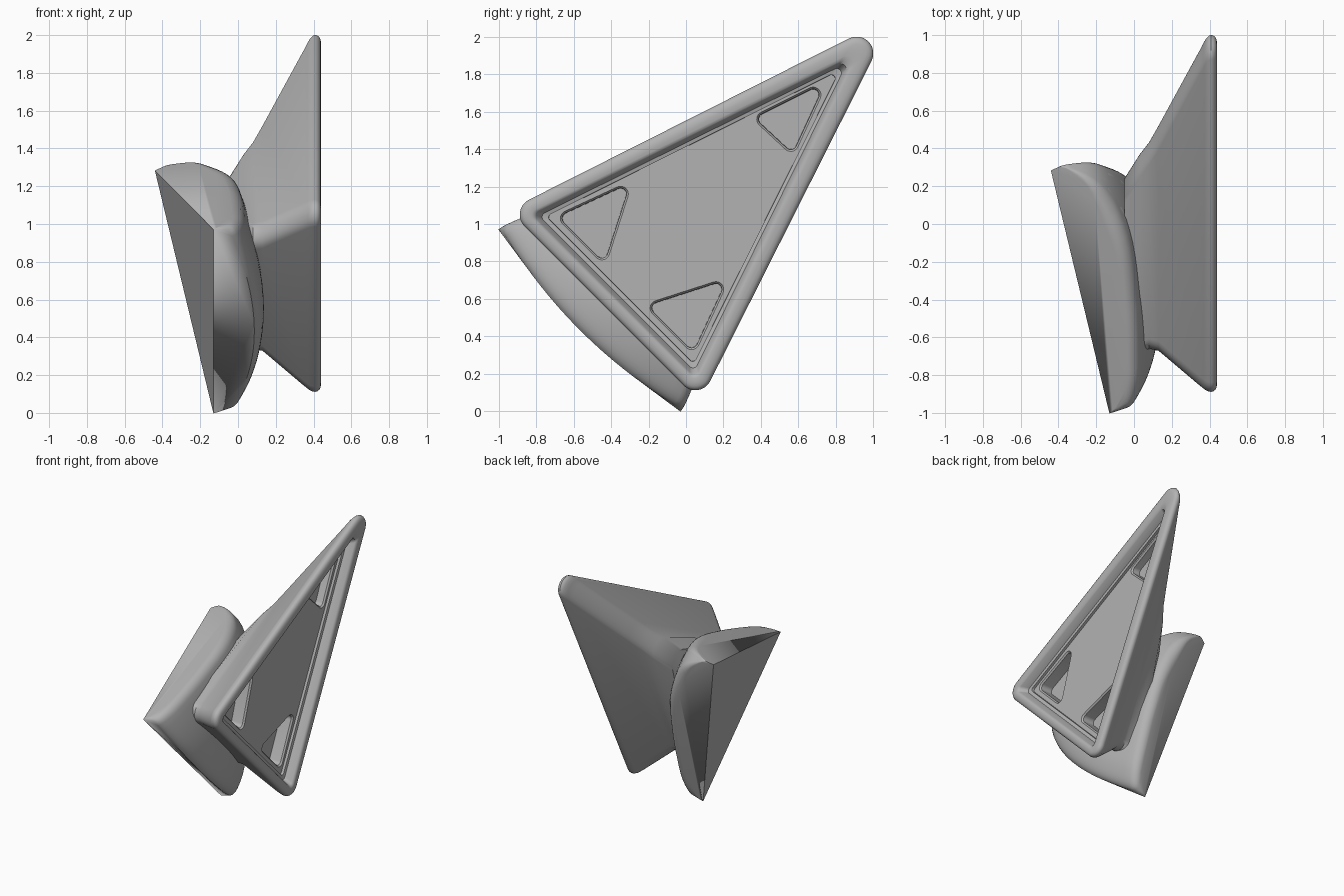
import bpy, bmesh, math
from mathutils import Vector

if "Cube" in bpy.data.objects:
    bpy.data.objects.remove(bpy.data.objects["Cube"])

R2 = math.sqrt(2)
grey = bpy.data.materials.new("grey")
grey.diffuse_color = (0.45, 0.45, 0.45, 1)
grey.use_nodes = True
grey.node_tree.nodes["Principled BSDF"].inputs["Base Color"].default_value = grey.diffuse_color


def place(x, s, t):
    """Mirror-plane coordinates: s runs back and up, t across the mirror plane."""
    return Vector((x, (s - t) / R2, 1 + (s + t) / R2))


def finish(bm, name, angle):
    bmesh.ops.recalc_face_normals(bm, faces=bm.faces)
    me = bpy.data.meshes.new(name)
    bm.to_mesh(me)
    bm.free()
    me.materials.append(grey)
    ob = bpy.data.objects.new(name, me)
    bpy.context.collection.objects.link(ob)
    bpy.ops.object.select_all(action='DESELECT')
    bpy.context.view_layer.objects.active = ob
    ob.select_set(True)
    bpy.ops.object.shade_smooth_by_angle(angle=math.radians(angle))
    return ob


def rounded(corners, r, n=8):
    """Rounded polygon from counter-clockwise corner centres."""
    pts = []
    c = [Vector(p) for p in corners]
    for i, p in enumerate(c):
        d0, d1 = p - c[i - 1], c[(i + 1) % len(c)] - p
        a0 = math.atan2(d0.y, d0.x) - math.pi / 2
        turn = (math.atan2(d1.y, d1.x) - math.pi / 2 - a0) % (2 * math.pi)
        for k in range(n + 1):
            a = a0 + turn * k / n
            pts.append(p + r * Vector((math.cos(a), math.sin(a))))
    return pts


def loft(bm, sections):
    """Skin a row of outlines; returns the first and last rings."""
    rings = [[bm.verts.new(place(x, p.x, p.y)) for p in pts] for x, pts in sections]
    for a, b in zip(rings, rings[1:]):
        for i in range(len(a)):
            j = (i + 1) % len(a)
            bm.faces.new((a[i], a[j], b[j], b[i]))
    return rings[0], rings[-1]


def ring_edges(bm, ring):
    return [bm.edges.get((ring[i - 1], ring[i])) for i in range(len(ring))]


# Triangular head: tapered neck, rounded rim, stepped recess
# (x, tip s, base s, base half width, corner radius)
FLOOR = 0.345
rows = [(-0.05, 0.20, -0.50, 0.38, 0.10), (0.03, 0.38, -0.47, 0.36, 0.10),
        (0.08, 0.485, -0.457, 0.35, 0.09), (0.13, 0.61, -0.457, 0.365, 0.09)]
for x, a in ((0.35, 1.18), (0.36, 1.205), (0.368, 1.228), (0.376, 1.25),
             (0.386, 1.27), (0.396, 1.283), (0.408, 1.29)):
    f = (a - 1.18) / 0.11
    rows.append((x, a, -0.52 - 0.01 * f, 0.565 + 0.035 * f, 0.09))
rows += [(x, 1.29, -0.53, 0.6, r) for x, r in
         ((0.42, 0.087), (0.43, 0.079), (0.436, 0.068), (0.44, 0.05))]
rows += [
    (0.44, 1.215, -0.525, 0.585, 0.04), (0.436, 1.19, -0.52, 0.578, 0.034),
    (0.426, 1.17, -0.516, 0.573, 0.03), (0.37, 1.14, -0.50, 0.553, 0.025),
    (0.365, 1.10, -0.48, 0.53, 0.02), (FLOOR, 1.098, -0.479, 0.529, 0.02)]
bm = bmesh.new()
neck, floor = loft(bm, [(x, rounded([(a, 0), (b, w), (b, -w)], r)) for x, a, b, w, r in rows])
bm.faces.new(neck)
boundary = ring_edges(bm, floor)

# Pockets sunk into the recess floor: (y, z) corners and bottom depth
lower = [(-0.15, 0.55), (0.03, 0.37), (0.16, 0.65)]
upper = [(z - 1, y + 1) for y, z in lower]
tip = [(0.42, 1.56), (0.56, 1.43), (0.68, 1.69)]
for tri, depth in ((lower, 0.24), (upper, 0.24), (tip, 0.275)):
    st = [Vector(((y + z - 1) / R2, (z - 1 - y) / R2)) for y, z in tri]
    if (st[1] - st[0]).cross(st[2] - st[0]) < 0:
        st.reverse()
    top, bottom = loft(bm, [(FLOOR, rounded(st, 0.042)), (FLOOR - 0.012, rounded(st, 0.032)),
                            (depth, rounded(st, 0.03))])
    bm.faces.new(bottom)
    boundary += ring_edges(bm, top)
bmesh.ops.triangle_fill(bm, edges=boundary, use_beauty=True)
finish(bm, "triangular_head", 35)

# Bowed pad: domed end profile swept across the mirror plane, flat on its back
ctrl = [(-0.44, 0.40), (-0.36, 0.435), (-0.19, 0.37), (-0.055, 0.14), (-0.005, -0.15),
        (0.01, -0.45), (0.0, -0.60), (-0.04, -0.70), (-0.13, -0.73)]
ctrl = [Vector(p) for p in ctrl]
ext = [2 * ctrl[0] - ctrl[1]] + ctrl + [2 * ctrl[-1] - ctrl[-2]]
profile = []
for i in range(1, len(ext) - 2):
    p0, p1, p2, p3 = ext[i - 1:i + 3]
    for k in range(5):
        f = k / 5
        profile.append(0.5 * (2 * p1 + (p2 - p0) * f + (2 * p0 - 5 * p1 + 4 * p2 - p3) * f * f
                              + (3 * p1 - p0 - 3 * p2 + p3) * f ** 3))
profile.append(ctrl[-1])


def end_plane(p):
    return max(0, 0.363 * (p.x + 0.44) - 0.51 * (p.y - 0.40))


bm = bmesh.new()
STEPS, last = 24, len(profile) - 1
for i, p in enumerate(profile):
    d = (profile[min(i + 1, last)] - profile[max(i - 1, 0)]).normalized()
    inward = Vector((d.y, -d.x))
    full = end_plane(p)
    fade = min(1, (last - i) / 4)
    e = min(0.07, 0.45 * full) * fade
    # across the middle, then a rounded shoulder into each end face
    points = [(p, (full - e) * (2 * k / STEPS - 1)) for k in range(STEPS + 1)]
    for k in range(1, 7):
        a = math.radians(15 * k)
        q = p + inward * e * (1 - math.cos(a))
        t = max(0, end_plane(q) - e * (1 - math.sin(a)))
        points += [(q, t), (q, -t)]
    for q, t in points:
        bow = (full - t * t / full) * fade if full > 0 else 0
        bow = max(0, bow)
        bm.verts.new(place(q.x + 0.2 * bow, q.y - 0.13 * bow, t))
bmesh.ops.remove_doubles(bm, verts=bm.verts, dist=0.002)
hull = bmesh.ops.convex_hull(bm, input=bm.verts)
junk = [g for g in hull["geom_interior"] + hull["geom_unused"] if isinstance(g, bmesh.types.BMVert)]
bmesh.ops.delete(bm, geom=list(set(junk)), context='VERTS')
bmesh.ops.dissolve_limit(bm, angle_limit=math.radians(1), verts=bm.verts, edges=bm.edges)
finish(bm, "bowed_pad", 35)
